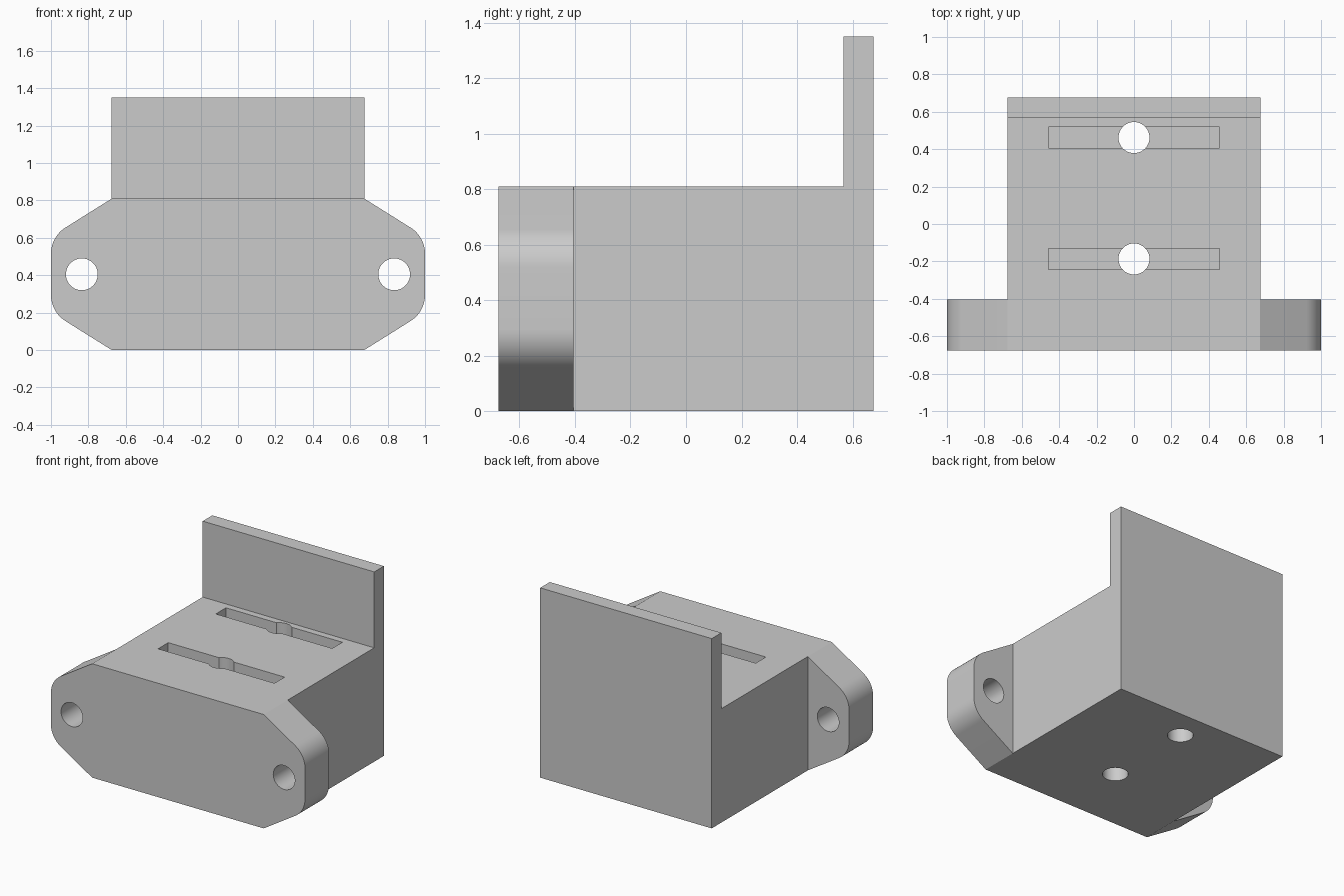
import bpy
import bmesh
import math
from mathutils import Vector

cube = bpy.data.objects.get("Cube")
if cube:
    bpy.data.objects.remove(cube, do_unlink=True)

grey = bpy.data.materials.new("plain grey")
grey.use_nodes = True
grey.diffuse_color = (0.6, 0.6, 0.6, 1)
grey.node_tree.nodes["Principled BSDF"].inputs["Base Color"].default_value = (0.6, 0.6, 0.6, 1)

HALF = 0.675      # half width of block, half depth of everything
TOP = 0.81        # top of block
FLANGE_BACK = -0.405


def prism(name, points, direction):
    """Solid made by sweeping a closed flat outline along a direction."""
    bm = bmesh.new()
    face = bm.faces.new([bm.verts.new(p) for p in points])
    swept = bmesh.ops.extrude_face_region(bm, geom=[face], use_keep_orig=True)
    moved = [v for v in swept["geom"] if isinstance(v, bmesh.types.BMVert)]
    bmesh.ops.translate(bm, verts=moved, vec=direction)
    bmesh.ops.recalc_face_normals(bm, faces=bm.faces)
    mesh = bpy.data.meshes.new(name)
    bm.to_mesh(mesh)
    bm.free()
    mesh.materials.append(grey)
    obj = bpy.data.objects.new(name, mesh)
    bpy.context.collection.objects.link(obj)
    return obj


def circle(r, n=48):
    return [(r * math.cos(math.tau * i / n), r * math.sin(math.tau * i / n)) for i in range(n)]


def combine(target, other, operation):
    """Apply a boolean and discard the helper."""
    mod = target.modifiers.new(operation.lower(), "BOOLEAN")
    mod.operation = operation
    mod.solver = "EXACT"
    mod.object = other
    bpy.context.view_layer.update()
    evaluated = target.evaluated_get(bpy.context.evaluated_depsgraph_get())
    result = bpy.data.meshes.new_from_object(evaluated)
    target.modifiers.clear()
    target.data = result
    bpy.data.objects.remove(other, do_unlink=True)


# Block with upright back wall, from its side outline
wall_front, wall_top = 0.567, 1.35
side = [(FLANGE_BACK, 0), (HALF, 0), (HALF, wall_top), (wall_front, wall_top),
        (wall_front, TOP), (FLANGE_BACK, TOP)]
bracket = prism("mounting_bracket", [(-HALF, y, z) for y, z in side], Vector((2 * HALF, 0, 0)))

# Front flange: tapered ears with rounded tips
ear_x, ear_z, ear_r = 0.835, 0.295, 0.165
start = math.atan2(ear_z, ear_x - HALF) - math.asin(ear_r / math.hypot(ear_z, ear_x - HALF))
corner = [(HALF, 0)]
for i in range(13):
    a = (start - math.pi / 2) * (1 - i / 12)
    corner.append((ear_x + ear_r * math.cos(a), ear_z + ear_r * math.sin(a)))
right_half = corner + [(x, TOP - z) for x, z in reversed(corner)]
outline = right_half + [(-x, z) for x, z in reversed(right_half)]
flange = prism("flange", [(x, -HALF, z) for x, z in outline], Vector((0, FLANGE_BACK + HALF, 0)))
combine(bracket, flange, "UNION")

# Screw holes through the ears
for sx in (-1, 1):
    hole = prism("ear_hole_cutter", [(sx * ear_x + u, -1, TOP / 2 + v) for u, v in circle(0.085)],
                 Vector((0, 1, 0)))
    combine(bracket, hole, "DIFFERENCE")

# Slots in the top, each with a hole right through the block
slot_x, slot_y, slot_depth = 0.458, 0.057, 0.108
for y in (-0.187, 0.462):
    corners = [(-slot_x, -slot_y), (slot_x, -slot_y), (slot_x, slot_y), (-slot_x, slot_y)]
    slot = prism("slot_cutter", [(u, y + v, TOP - slot_depth) for u, v in corners],
                 Vector((0, 0, 0.3)))
    combine(bracket, slot, "DIFFERENCE")
    hole = prism("hole_cutter", [(u, y + v, -0.1) for u, v in circle(0.083)], Vector((0, 0, 1.1)))
    combine(bracket, hole, "DIFFERENCE")

# Smooth holes and rounded ears, crisp edges elsewhere
bpy.ops.object.select_all(action="DESELECT")
bracket.select_set(True)
bpy.context.view_layer.objects.active = bracket
bpy.ops.object.shade_smooth_by_angle(angle=math.radians(25))
